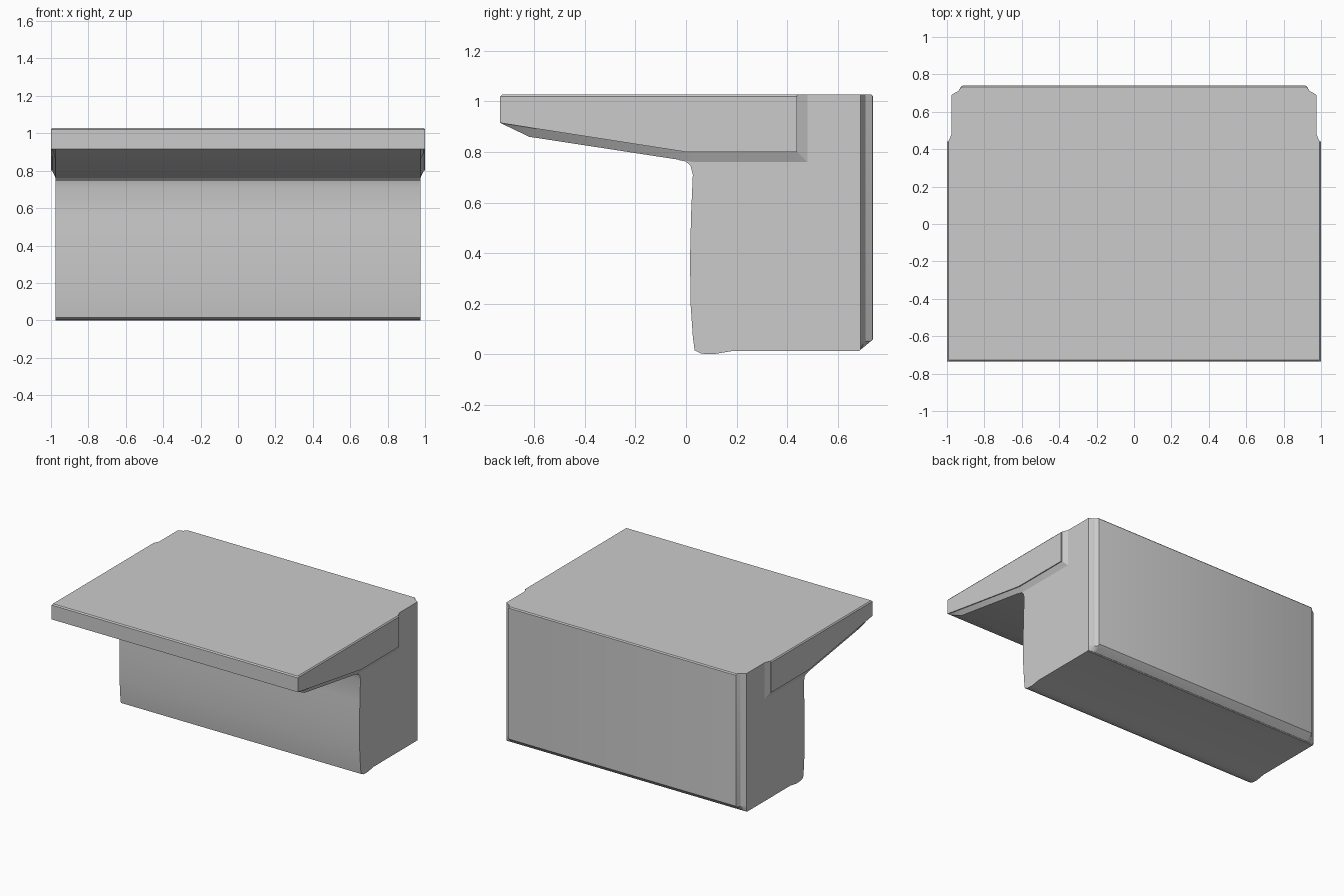
import bpy
import bmesh
from math import radians

cube = bpy.data.objects.get("Cube")
if cube:
    bpy.data.objects.remove(cube)

grey = bpy.data.materials.new("plain_grey")
grey.use_nodes = True
colour = (0.6, 0.6, 0.6, 1)
grey.diffuse_color = colour
grey.node_tree.nodes["Principled BSDF"].inputs["Base Color"].default_value = colour

TOP = 1.028
SIDE = 0.975


def loft(name, rings):
    """Skin a row of matching closed rings and cap both ends."""
    bm = bmesh.new()
    rows = [[bm.verts.new(p) for p in ring] for ring in rings]
    n = len(rows[0])
    for a, b in zip(rows, rows[1:]):
        for i in range(n):
            j = (i + 1) % n
            bm.faces.new((a[i], a[j], b[j], b[i]))
    bm.faces.new(rows[0])
    bm.faces.new(rows[-1])
    bmesh.ops.recalc_face_normals(bm, faces=bm.faces)
    mesh = bpy.data.meshes.new(name)
    bm.to_mesh(mesh)
    bm.free()
    mesh.materials.append(grey)
    obj = bpy.data.objects.new(name, mesh)
    bpy.context.collection.objects.link(obj)
    bpy.ops.object.select_all(action="DESELECT")
    obj.select_set(True)
    bpy.context.view_layer.objects.active = obj
    bpy.ops.object.shade_smooth_by_angle(angle=radians(25))
    return obj


def across(x, profile):
    return [(x, y, z) for y, z in profile]


# Main body: bowed front, slightly lowered front foot, top behind the overhang
body = [(0.48, TOP), (0.48, 0.85), (-0.03, 0.85), (-0.03, 0.768), (0.0, 0.762),
        (0.018, 0.745), (0.027, 0.71), (0.02, 0.55), (0.016, 0.38), (0.018, 0.2),
        (0.027, 0.07), (0.034, 0.015), (0.06, 0.002), (0.11, 0.0), (0.18, 0.012),
        (0.685, 0.012), (0.69, 0.017), (0.69, TOP)]
loft("main_body", [across(x, body) for x in (-SIDE, SIDE)])

# Overhanging top: the lower and rear edges of each side are chamfered
inner = [(-0.727, TOP), (-0.735, 1.02), (-0.735, 0.915), (-0.62, 0.86),
         (0.0, 0.765), (0.03, 0.76), (0.48, 0.76), (0.48, TOP)]
outer = [(-0.727, TOP), (-0.735, 1.02), (-0.735, 0.915), (-0.61, 0.895),
         (0.0, 0.80), (0.03, 0.80), (0.44, 0.80), (0.44, TOP)]
edge = [(y, min(z, 1.02)) for y, z in outer]
rows = [(SIDE, inner), (0.993, outer), (1.0, edge)]
rows = [(-x, p) for x, p in reversed(rows)] + rows
loft("overhanging_top", [across(x, p) for x, p in rows])

# Back panel: stepped side edges, sloped bottom, rounded top edge
half = [(SIDE, 0.69), (0.955, 0.703), (0.94, 0.71), (0.922, 0.738), (0.915, 0.74)]
outline = half + [(-x, y) for x, y in reversed(half)]


def panel_ring(z, limit):
    return [(x, min(y, limit), z) for x, y in outline]


loft("back_panel", [panel_ring(z, limit) for z, limit in
                    ((0.018, 0.691), (0.05, 0.73), (0.06, 0.74),
                     (1.02, 0.74), (TOP, 0.733))])
